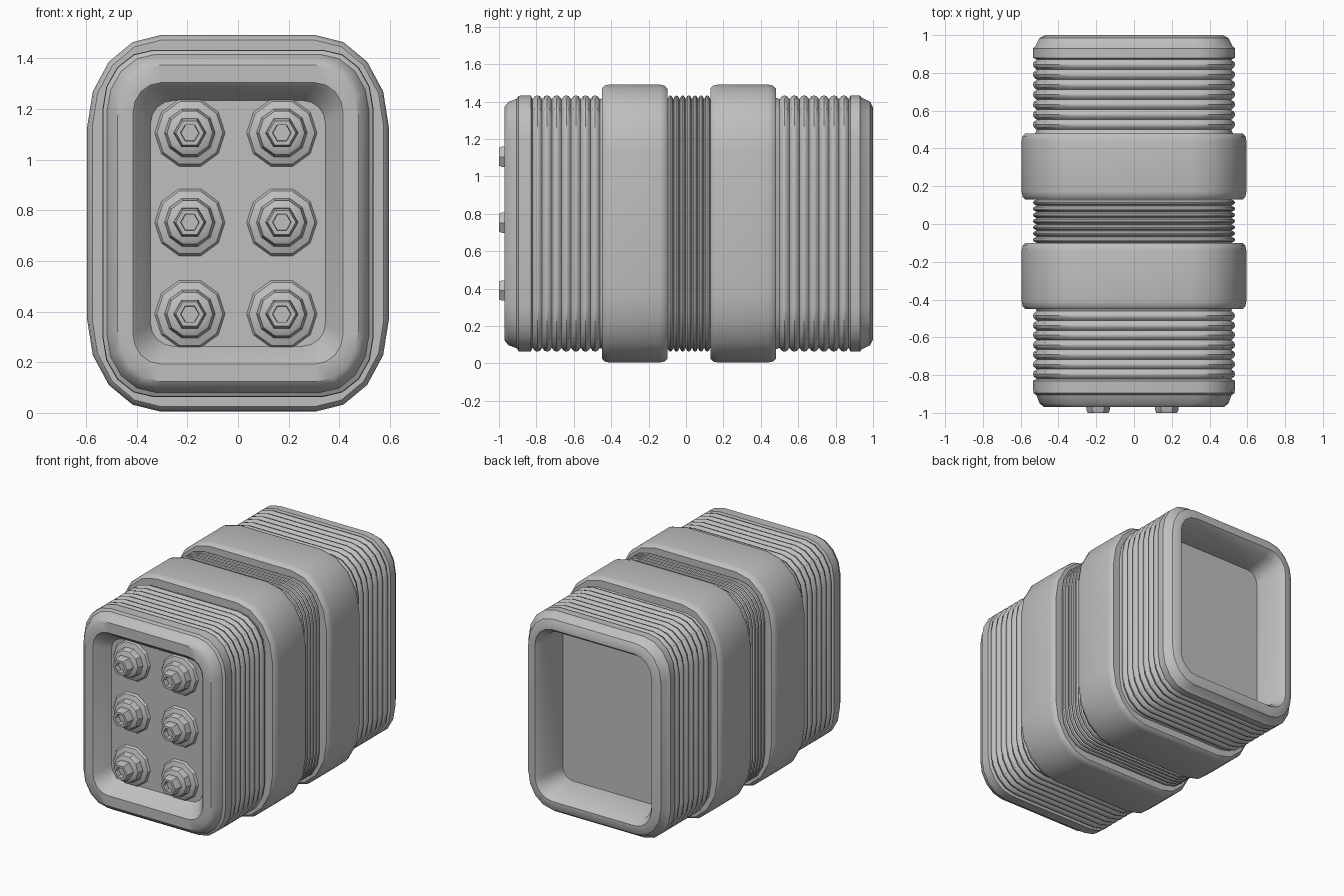
import bpy, bmesh, math

if "Cube" in bpy.data.objects:
    bpy.data.objects.remove(bpy.data.objects["Cube"])

MID_Z = 0.748

grey = bpy.data.materials.new("plain grey")
grey.use_nodes = True
tone = (0.52, 0.52, 0.52, 1)
grey.diffuse_color = tone
grey.node_tree.nodes["Principled BSDF"].inputs["Base Color"].default_value = tone


def loft(name, rings, angle=35):
    """Join equal-length rings of points in order and cap both ends."""
    bm = bmesh.new()
    loops = [[bm.verts.new(p) for p in ring] for ring in rings]
    n = len(loops[0])
    for a, b in zip(loops, loops[1:]):
        for i in range(n):
            j = (i + 1) % n
            bm.faces.new((a[i], a[j], b[j], b[i]))
    bm.faces.new(loops[0])
    bm.faces.new(loops[-1])
    bmesh.ops.recalc_face_normals(bm, faces=bm.faces[:])
    mesh = bpy.data.meshes.new(name)
    bm.to_mesh(mesh)
    bm.free()
    ob = bpy.data.objects.new(name, mesh)
    bpy.context.collection.objects.link(ob)
    mesh.materials.append(grey)
    bpy.ops.object.select_all(action='DESELECT')
    ob.select_set(True)
    bpy.context.view_layer.objects.active = ob
    bpy.ops.object.shade_smooth_by_angle(angle=math.radians(angle))
    return ob


def rounded(y, hx, hz, rx, rz, steps=4):
    """Rounded rectangle across the body at depth y."""
    pts = []
    for k, (sx, sz) in enumerate([(1, 1), (-1, 1), (-1, -1), (1, -1)]):
        for s in range(steps + 1):
            t = math.pi / 2 * (k + s / steps)
            pts.append((sx * (hx - rx) + rx * math.cos(t), y,
                        MID_Z + sz * (hz - rz) + rz * math.sin(t)))
    return pts


def shell(y, inset=0):
    """Body cross-section, pulled in by inset."""
    return rounded(y, 0.535 - inset, 0.685 - inset, 0.2 - inset / 2, 0.235 - inset / 2)


def ribs(start, end, count, depth):
    """Rounded ribs separated by narrow grooves."""
    pitch = (end - start) / count
    out = [shell(start, depth)]
    for i in range(count):
        y = start + i * pitch
        out += [shell(y + pitch * 0.25, depth * 0.2), shell(y + pitch * 0.5),
                shell(y + pitch * 0.75, depth * 0.2), shell(y + pitch, depth)]
    return out


# Main body: front recess, rim, three ribbed stretches, rear recess
rings = [rounded(-0.87, 0.345, 0.485, 0.09, 0.09),
         rounded(-0.955, 0.4, 0.54, 0.1, 0.11),
         rounded(-0.97, 0.415, 0.555, 0.11, 0.12),
         shell(-0.97, 0.06), shell(-0.95, 0.035), shell(-0.905, 0.018),
         shell(-0.895, 0.002), shell(-0.83)]
rings += ribs(-0.82, -0.46, 7, 0.02)
rings += [shell(-0.42), shell(-0.12)]
rings += ribs(-0.1, 0.13, 7, 0.02)
rings += [shell(0.15), shell(0.45)]
rings += ribs(0.5, 0.87, 7, 0.02)
rings += [shell(0.88), shell(0.93), shell(0.94, 0.012), shell(0.985, 0.035),
          shell(1.0, 0.065),
          rounded(1.0, 0.44, 0.585, 0.13, 0.14),
          rounded(0.95, 0.405, 0.55, 0.1, 0.1),
          rounded(0.77, 0.39, 0.535, 0.08, 0.08)]
loft("ribbed_body", rings)

# Two raised clamping bands
for name, y0, y1 in [("front_band", -0.45, -0.1), ("rear_band", 0.13, 0.48)]:
    band = []
    for y, inset in [(y0, 0.075), (y0, 0.02), (y0 + 0.015, 0.005), (y0 + 0.04, 0),
                     (y1 - 0.04, 0), (y1 - 0.015, 0.005), (y1, 0.02), (y1, 0.075)]:
        band.append(rounded(y, 0.595 - inset, 0.743 - inset, 0.29 - inset, 0.36 - inset))
    loft(name, band)


def disc(x, z, y, r, sides=10):
    return [(x + r * math.cos(2 * math.pi * i / sides), y,
             z + r * math.sin(2 * math.pi * i / sides)) for i in range(sides)]


# Six contacts: flared base, stepped collar and hollow hexagonal tip
for col, x in [("right", -0.19), ("left", 0.173)]:
    for row, z in [("lower", 0.39), ("middle", 0.752), ("upper", 1.105)]:
        base = [disc(x, z, y, r) for y, r in
                [(-0.86, 0.145), (-0.885, 0.13), (-0.895, 0.1), (-0.935, 0.09), (-0.945, 0.07)]]
        loft(f"{row}_{col}_contact_base", base, 30)
        tip = [disc(x, z, y, r, 6) for y, r in
               [(-0.94, 0.065), (-0.985, 0.062), (-1.0, 0.055), (-1.0, 0.037), (-0.965, 0.035)]]
        loft(f"{row}_{col}_contact_tip", tip, 30)
